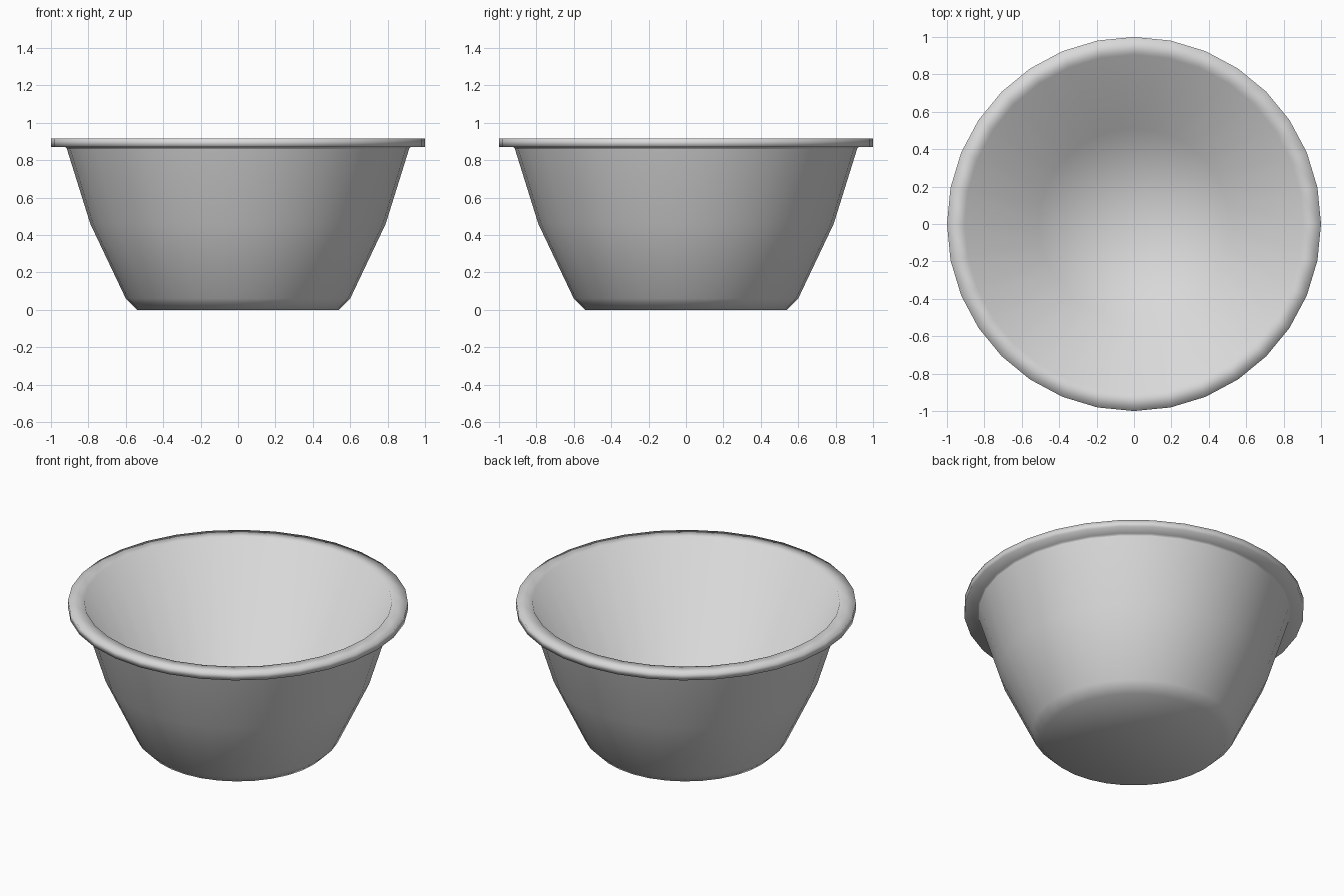
import bpy, bmesh
from math import cos, sin, pi

cube = bpy.data.objects.get("Cube")
if cube:
    bpy.data.objects.remove(cube)

SIDES = 32

# Flat grey material
grey = bpy.data.materials.new("light_grey")
grey.use_nodes = True
colour = (0.69, 0.69, 0.69, 1)
grey.diffuse_color = colour
grey.node_tree.nodes["Principled BSDF"].inputs["Base Color"].default_value = colour


def lathe(name, points):
    """Revolve (radius, height) points round z; a zero radius makes a fan."""
    bm = bmesh.new()
    rings = []
    for r, z in points:
        if r == 0:
            rings.append([bm.verts.new((0, 0, z))] * SIDES)
        else:
            rings.append([bm.verts.new((r * cos(2 * pi * i / SIDES),
                                        r * sin(2 * pi * i / SIDES), z))
                          for i in range(SIDES)])
    for a, b in zip(rings, rings[1:]):
        for i in range(SIDES):
            j = (i + 1) % SIDES
            corners = list(dict.fromkeys((a[i], a[j], b[j], b[i])))
            bm.faces.new(corners).smooth = True
    mesh = bpy.data.meshes.new(name)
    bm.to_mesh(mesh)
    bm.free()
    mesh.materials.append(grey)
    obj = bpy.data.objects.new(name, mesh)
    bpy.context.collection.objects.link(obj)


# Outer wall with chamfered foot, from the base centre up to the rim
lathe("outer_wall", [(0, 0), (0.54, 0), (0.60, 0.06), (0.79, 0.46), (0.915, 0.86)])

# Flat rim with a small chamfer beneath, running into the inner wall and floor
lathe("rim_and_lining", [(0.915, 0.86), (0.922, 0.87), (1.0, 0.87), (1.0, 0.915),
                         (0.905, 0.915), (0.51, 0.12), (0, 0.12)])
